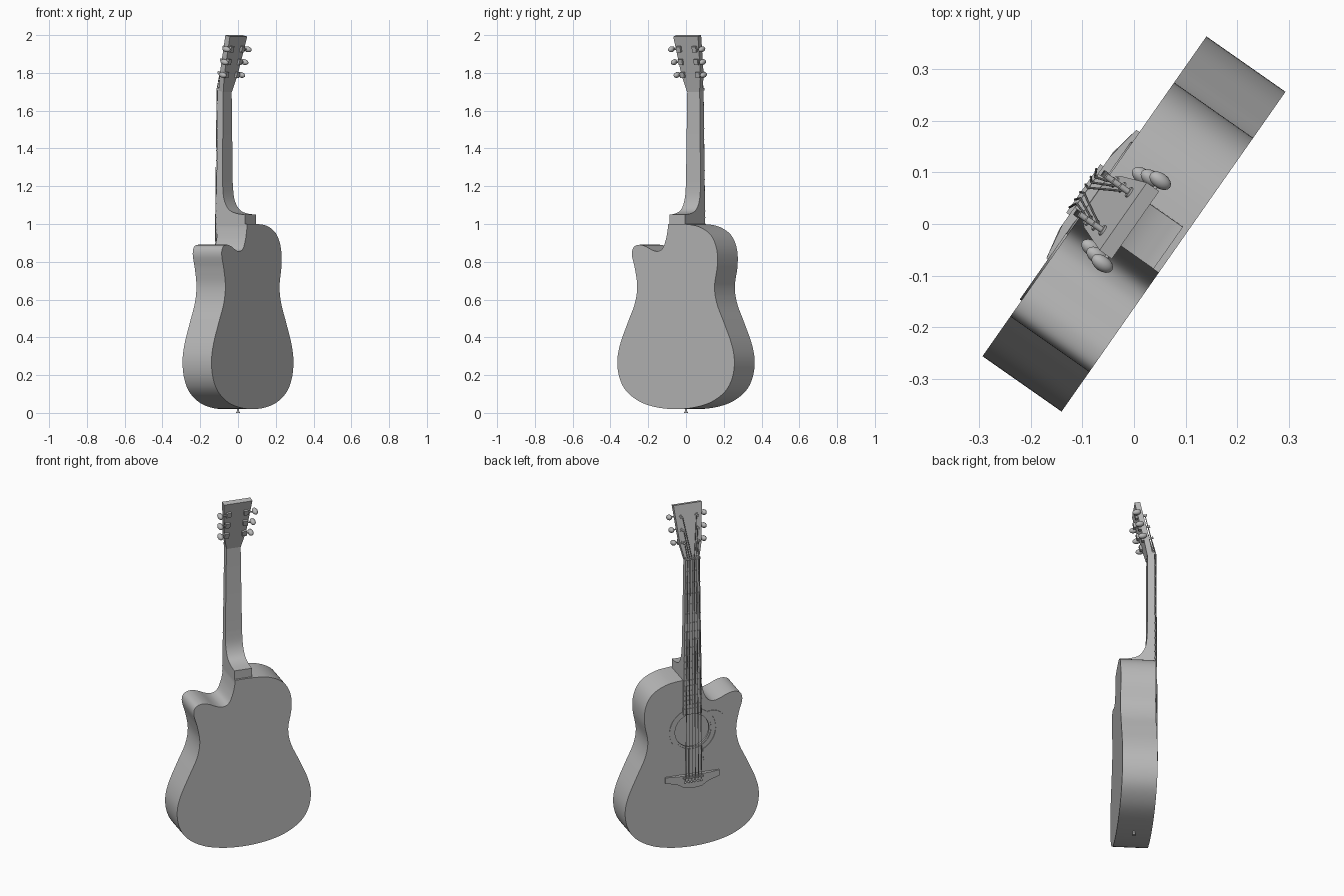
import bpy, bmesh, math
from mathutils import Vector, Matrix

if "Cube" in bpy.data.objects:
    bpy.data.objects.remove(bpy.data.objects["Cube"])

# Local frame: x = across the body, y = toward the soundboard, z = up; everything is turned 55 degrees
TURN = math.radians(55)
D = 0.0935                      # half depth of body
TILT = math.atan2(0.07, 0.29)   # headstock lean
grey = bpy.data.materials.new("plain_grey")
grey.diffuse_color = (0.48, 0.48, 0.48, 1)
grey.use_nodes = True
grey.node_tree.nodes["Principled BSDF"].inputs["Base Color"].default_value = grey.diffuse_color


def add(name, bm):
    bmesh.ops.recalc_face_normals(bm, faces=bm.faces)
    me = bpy.data.meshes.new(name)
    bm.to_mesh(me)
    bm.free()
    ob = bpy.data.objects.new(name, me)
    bpy.context.collection.objects.link(ob)
    me.materials.append(grey)
    ob.rotation_euler.z = TURN
    return ob


def prism(name, pts, y0, y1):
    """Outline in x,z extruded along y."""
    bm = bmesh.new()
    f = bm.faces.new([bm.verts.new((x, y0, z)) for x, z in pts])
    r = bmesh.ops.extrude_face_region(bm, geom=[f])
    bmesh.ops.translate(bm, vec=(0, y1 - y0, 0),
                        verts=[v for v in r["geom"] if isinstance(v, bmesh.types.BMVert)])
    return add(name, bm)


def box(name, c, s):
    bm = bmesh.new()
    bmesh.ops.create_cube(bm, size=1, matrix=Matrix.Translation(c) @ Matrix.Diagonal((*s, 1)))
    return add(name, bm)


def rod(name, p, q, r1, r2=None, seg=16):
    p, q = Vector(p), Vector(q)
    m = Matrix.Translation((p + q) / 2) @ (q - p).to_track_quat('Z', 'Y').to_matrix().to_4x4()
    bm = bmesh.new()
    bmesh.ops.create_cone(bm, cap_ends=True, segments=seg, radius1=r1, radius2=r2 or r1,
                          depth=(q - p).length, matrix=m)
    return add(name, bm)


def ball(name, c, s):
    bm = bmesh.new()
    bmesh.ops.create_uvsphere(bm, u_segments=16, v_segments=10, radius=1,
                              matrix=Matrix.Translation(c) @ Matrix.Diagonal((*s, 1)))
    return add(name, bm)


def smooth_path(pts, n=6):
    """Open Catmull-Rom curve through the points."""
    p = [Vector(a) for a in [pts[0]] + pts + [pts[-1]]]
    out = []
    for i in range(1, len(p) - 2):
        a, b, c, d = p[i - 1:i + 3]
        for k in range(n):
            t = k / n
            out.append(tuple(0.5 * (2 * b + (c - a) * t + (2 * a - 5 * b + 4 * c - d) * t * t
                                    + (3 * b - a - 3 * c + d) * t ** 3)))
    return out + [tuple(p[-1])]


# Body with cutaway
lower = [(.25, .67), (.265, .58), (.31, .48), (.358, .37), (.378, .28), (.366, .19),
         (.32, .115), (.23, .058), (.12, .029)]
outline = ([(-.05, 1.0), (.06, .999), (.15, .985), (.225, .942), (.263, .87), (.268, .78)] + lower
           + [(0, .02)] + [(-x, z) for x, z in reversed(lower)]
           + [(-.264, .76), (-.284, .835), (-.274, .876), (-.24, .89), (-.2, .883), (-.15, .861),
              (-.115, .856), (-.085, .872), (-.064, .92), (-.052, .975), (-.05, 1.0)])
body = prism("body", smooth_path(outline)[:-1], -D, D)

# Hollow inside and sound hole
cutters = [rod("cavity_cutter", (0, -D + .01, .66), (0, D - .012, .66), .21, seg=48),
           rod("hole_cutter", (0, 0, .70), (0, D + .05, .70), .096, seg=48)]
for c in cutters:
    c.hide_render = True
    m = body.modifiers.new(c.name, 'BOOLEAN')
    m.operation, m.object, m.solver = 'DIFFERENCE', c, 'EXACT'
bpy.context.view_layer.update()
body.data = bpy.data.meshes.new_from_object(body.evaluated_get(bpy.context.evaluated_depsgraph_get()))
body.modifiers.clear()
for c in cutters:
    bpy.data.objects.remove(c)

# Rosette ring around the hole
bm = bmesh.new()
vs = [bm.verts.new((r, y, .70)) for r, y in
      [(.107, D - .002), (.107, D + .003), (.128, D + .003), (.128, D - .002)]]
es = [bm.edges.new((vs[i], vs[(i + 1) % 4])) for i in range(4)]
bmesh.ops.spin(bm, geom=vs + es, cent=(0, 0, .70), axis=(0, 1, 0), angle=math.tau, steps=48)
bmesh.ops.remove_doubles(bm, verts=bm.verts, dist=1e-5)
add("rosette", bm)

# Pickguard hugging the rosette
guard = smooth_path([(-.09, .80), (-.15, .79), (-.21, .72), (-.245, .62), (-.235, .53),
                     (-.18, .495), (-.11, .487), (-.068, .51), (-.06, .582)])
guard += [(.133 * math.cos(math.radians(a)), .70 + .133 * math.sin(math.radians(a)))
          for a in range(238, 136, -8)]
prism("pickguard", guard, D - .002, D + .004)

# Bridge, thinner toward its ends
half = [(.152, .447), (.152, .413), (.09, .402), (.05, .376)]
bridge = prism("bridge", [(.08, .447)] + half + [(0, .37)] + [(-x, z) for x, z in reversed(half)]
               + [(-.08, .447)], D - .002, .113)
for v in bridge.data.vertices:
    if v.co.y > .1 and abs(v.co.x) > .1:
        v.co.y = .101
box("saddle", (0, .114, .435), (.115, .012, .008))


def half_width(z):
    """Neck half width narrowing toward the nut."""
    return .053 - (z - .8) / .91 * .013


# Neck with heel, drawn as a side profile (y, z) with tapering width
side = [(.094, .99), (-.081, .99), (-.081, 1.05)]
side += smooth_path([(-.07, 1.05), (-.02, 1.057), (.02, 1.073), (.046, 1.105), (.061, 1.15), (.067, 1.22)], 4)
side += [(.069, 1.70), (.094, 1.72)]
bm = bmesh.new()
rows = [[bm.verts.new((s * half_width(z), y, z)) for y, z in side] for s in (-1, 1)]
bm.faces.new(rows[0])
bm.faces.new(rows[1])
for i in range(len(side)):
    j = (i + 1) % len(side)
    bm.faces.new((rows[0][i], rows[0][j], rows[1][j], rows[1][i]))
add("neck", bm)

# Fretboard, frets and nut
a, b = half_width(.8), half_width(1.71)
prism("fretboard", [(-a, .8), (a, .8), (b, 1.71), (-b, 1.71)], D - .001, .105)
for k in range(1, 21):
    z = .43 + 1.28 * 2 ** (-k / 12)
    box("fret", (0, .105, z), (half_width(z) * 2, .005, .005))
box("nut", (0, .101, 1.713), (.08, .022, .013))

# Headstock in its own leaning frame: x across, y outward, z along its length
HEAD = Matrix.Translation((0, .0955, 1.71)) @ Matrix.Rotation(TILT, 4, 'X')
head = [(.04, -.005), (.061, .085), (.08, .298)]
prism("headstock", head + [(-x, z) for x, z in reversed(head)], -.03, 0).data.transform(HEAD)

# Tuning machines, three on each side
TUNERS = (.09, .16, .23)
for s in (-1, 1):
    for t in TUNERS:
        w = .061 + (t - .085) / .213 * .019
        parts = [rod("tuner_post", (s * .045, -.01, t), (s * .045, .024, t), .006),
                 rod("tuner_washer", (s * .045, -.001, t), (s * .045, .004, t), .011),
                 box("tuner_housing", (s * .05, -.035, t), (.026, .014, .03)),
                 rod("tuner_shaft", (s * .045, -.036, t), (s * (w + .02), -.036, t), .004),
                 ball("tuner_button", (s * (w + .024), -.036, t), (.015, .024, .015))]
        for p in parts:
            p.data.transform(HEAD)

# Strings and bridge pins
for i in range(6):
    o = i - 2.5
    s = 1 if o > 0 else -1
    t = TUNERS[i if i < 3 else 5 - i]
    path = [Vector((o * .018, .112, .413)), Vector((o * .018, .121, .435)),
            Vector((o * .0125, .114, 1.713)), HEAD @ Vector((s * .039, .015, t))]
    for p, q in zip(path, path[1:]):
        rod("string", p, q, .0022, seg=8)
    ball("bridge_pin", (o * .018, .114, .41), (.006, .007, .006))

# Strap button underneath
rod("strap_button_stem", (0, 0, .03), (0, 0, .006), .006)
rod("strap_button", (0, 0, .008), (0, 0, 0), .008, .011)

# Smooth rounded parts, keep edges sharp
bpy.ops.object.select_all(action='SELECT')
bpy.context.view_layer.objects.active = body
bpy.ops.object.shade_smooth_by_angle(angle=math.radians(35))
